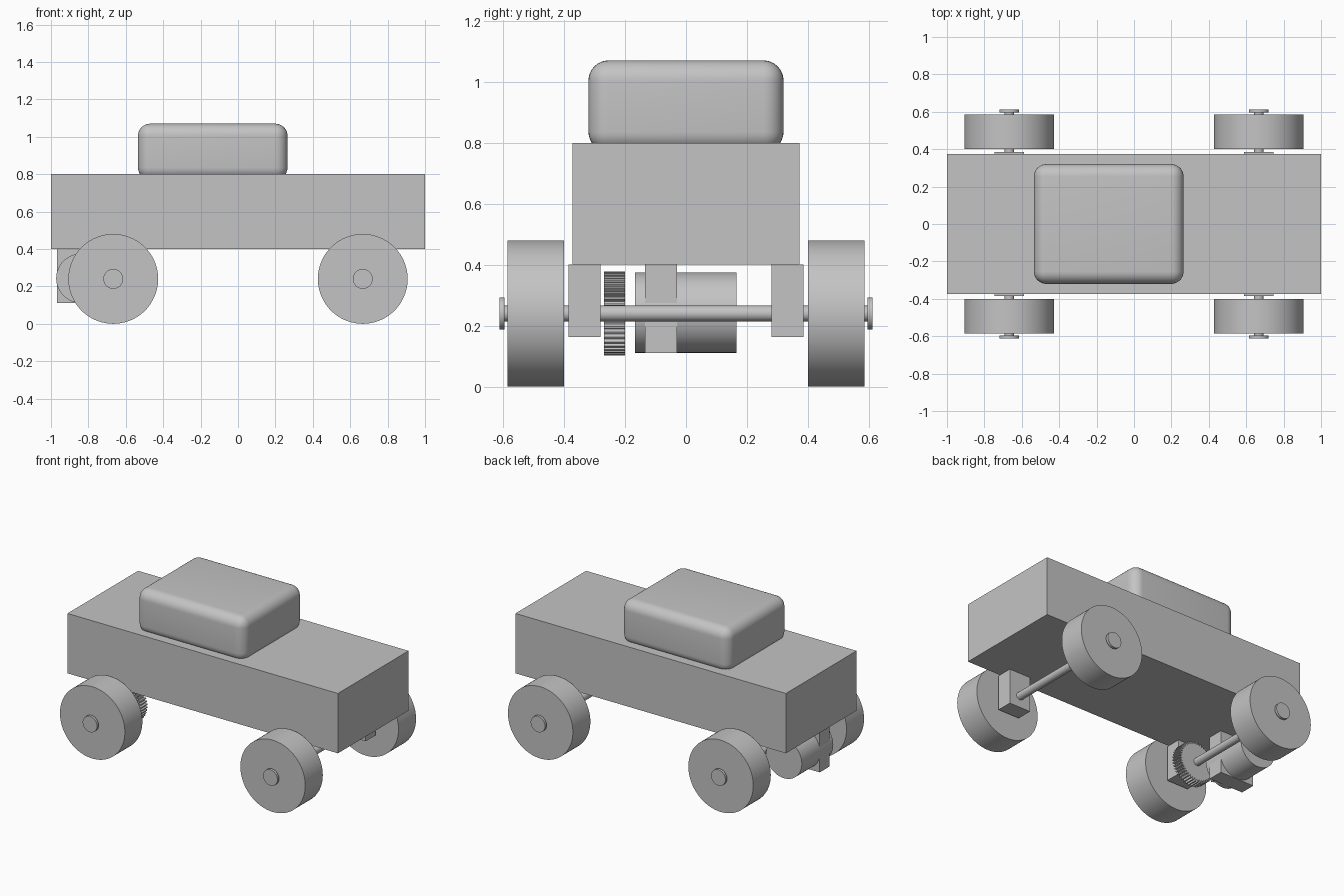
import bpy, bmesh, math
from mathutils import Matrix

default = bpy.data.objects.get("Cube")
if default:
    bpy.data.objects.remove(default, do_unlink=True)

grey = bpy.data.materials.new("plain grey")
grey.use_nodes = True
grey.diffuse_color = (0.55, 0.55, 0.55, 1)
grey.node_tree.nodes["Principled BSDF"].inputs["Base Color"].default_value = (0.55, 0.55, 0.55, 1)

AXLE_X, AXLE_Z = 0.667, 0.24
MOTOR_X = -0.84


def finish(name, bm, smooth=False):
    bmesh.ops.recalc_face_normals(bm, faces=bm.faces)
    mesh = bpy.data.meshes.new(name)
    bm.to_mesh(mesh)
    bm.free()
    mesh.materials.append(grey)
    ob = bpy.data.objects.new(name, mesh)
    bpy.context.collection.objects.link(ob)
    if smooth:
        bpy.ops.object.select_all(action='DESELECT')
        ob.select_set(True)
        bpy.context.view_layer.objects.active = ob
        bpy.ops.object.shade_smooth_by_angle(angle=math.radians(35))
    return ob


def box(name, x, y, z, bevel=0):
    """Box between (min, max) pairs, with optional rounded edges."""
    bm = bmesh.new()
    bmesh.ops.create_cube(bm, size=1)
    for v in bm.verts:
        for i, (lo, hi) in enumerate((x, y, z)):
            v.co[i] = lo + (v.co[i] + 0.5) * (hi - lo)
    if bevel:
        bmesh.ops.bevel(bm, geom=bm.edges[:], offset=bevel, segments=8,
                        profile=0.5, affect='EDGES')
    return finish(name, bm, bool(bevel))


def cylinder(name, x, z, y0, y1, radius, sides=64):
    """Cylinder running across the model, along y."""
    bm = bmesh.new()
    turn = Matrix.Translation((x, (y0 + y1) / 2, z)) @ Matrix.Rotation(math.pi / 2, 4, 'X')
    bmesh.ops.create_cone(bm, cap_ends=True, segments=sides, radius1=radius,
                          radius2=radius, depth=abs(y1 - y0), matrix=turn)
    return finish(name, bm, True)


def gear(name, x, z, y0, y1, root, tip, teeth):
    """Spur gear: a toothed outline extruded along y."""
    bm = bmesh.new()
    step = 2 * math.pi / teeth
    outline = []
    for t in range(teeth):
        for part, r in ((0, root), (0.3, root), (0.45, tip), (0.8, tip)):
            a = (t + part) * step
            outline.append(bm.verts.new((x + r * math.cos(a), y0, z + r * math.sin(a))))
    face = bm.faces.new(outline)
    new = bmesh.ops.extrude_face_region(bm, geom=[face])["geom"]
    bmesh.ops.translate(bm, vec=(0, y1 - y0, 0),
                        verts=[g for g in new if isinstance(g, bmesh.types.BMVert)])
    return finish(name, bm)


# Body and rounded cabin
box("body", (-1, 1), (-0.373, 0.373), (0.4, 0.8))
box("cabin", (-0.535, 0.265), (-0.32, 0.32), (0.77, 1.07), 0.066)

# Axles with wheels, end caps and hangers
for end, x in (("rear", -AXLE_X), ("front", AXLE_X)):
    cylinder(end + "_axle", x, AXLE_Z, -0.6, 0.6, 0.026, 32)
    for side, s in (("left", 1), ("right", -1)):
        label = end + "_" + side
        cylinder(label + "_wheel", x, AXLE_Z, s * 0.4, s * 0.585, 0.24, 96)
        cylinder(label + "_axle_cap", x, AXLE_Z, s * 0.595, s * 0.612, 0.053, 48)
        box(label + "_hanger", (x - 0.08, x + 0.08),
            sorted((s * 0.28, s * 0.386)), (0.163, 0.4))

# Motor with its bracket, shaft and gear pair
cylinder("motor", MOTOR_X, 0.243, -0.167, 0.165, 0.132)
box("motor_bracket", (MOTOR_X - 0.128, MOTOR_X + 0.128), (-0.135, -0.03), (0.11, 0.4))
cylinder("motor_shaft", MOTOR_X, AXLE_Z, -0.27, -0.16, 0.018, 24)
gear("axle_gear", -AXLE_X, AXLE_Z, -0.269, -0.2, 0.122, 0.138, 44)
gear("motor_pinion", MOTOR_X, AXLE_Z, -0.269, -0.2, 0.032, 0.046, 14)
